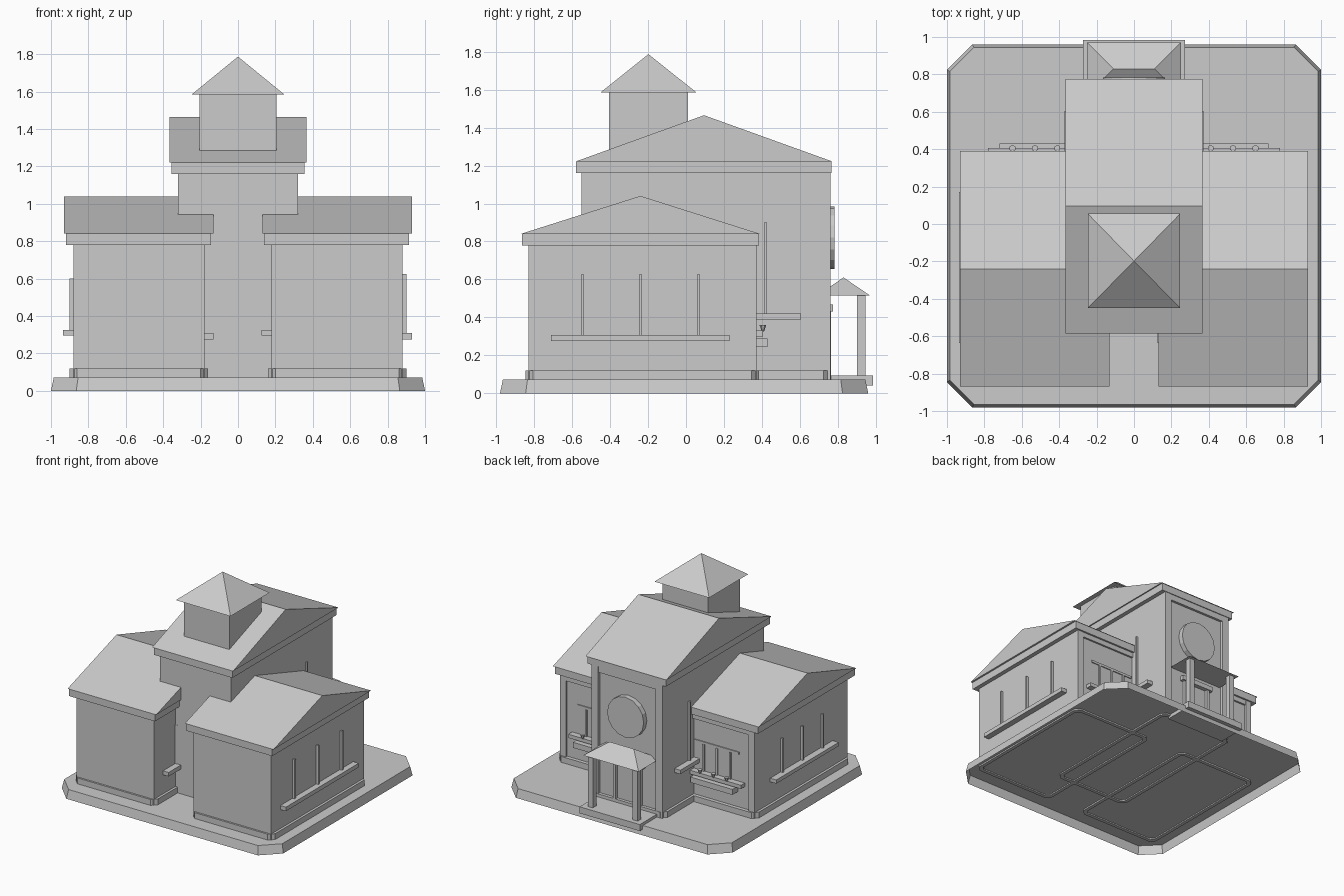
import bpy, bmesh, math
from mathutils import Matrix

old = bpy.data.objects.get("Cube")
if old:
    bpy.data.objects.remove(old, do_unlink=True)

grey = bpy.data.materials.new("plain_grey")
grey.use_nodes = True
grey.diffuse_color = (0.6, 0.6, 0.6, 1)
grey.node_tree.nodes["Principled BSDF"].inputs["Base Color"].default_value = (0.6, 0.6, 0.6, 1)


def finish(name, bm, outward=True):
    if outward:
        bmesh.ops.recalc_face_normals(bm, faces=bm.faces)
    mesh = bpy.data.meshes.new(name)
    bm.to_mesh(mesh)
    bm.free()
    mesh.materials.append(grey)
    obj = bpy.data.objects.new(name, mesh)
    bpy.context.collection.objects.link(obj)
    return obj


def box(name, x, y, z):
    bm = bmesh.new()
    bmesh.ops.create_cube(bm, size=1)
    for v in bm.verts:
        v.co = [r[0] if c < 0 else r[1] for c, r in zip(v.co, (x, y, z))]
    return finish(name, bm)


def roof(name, x, y, z, ridge_x, ridge_y):
    """Solid roof over a rectangle, rising to a ridge along x (or a single point)."""
    bm = bmesh.new()
    for px, py in ((x[0], y[0]), (x[1], y[0]), (x[1], y[1]), (x[0], y[1])):
        bm.verts.new((px, py, z[0]))
    for px in sorted(set(ridge_x)):
        bm.verts.new((px, ridge_y, z[1]))
    bmesh.ops.convex_hull(bm, input=bm.verts)
    bmesh.ops.dissolve_limit(bm, angle_limit=0.01, verts=bm.verts, edges=bm.edges)
    return finish(name, bm)


def octagon(x, y, cut):
    return [(x[0] + cut, y[0]), (x[1] - cut, y[0]), (x[1], y[0] + cut), (x[1], y[1] - cut),
            (x[1] - cut, y[1]), (x[0] + cut, y[1]), (x[0], y[1] - cut), (x[0], y[0] + cut)]


def loop(bm, points, z):
    return [bm.verts.new((px, py, z)) for px, py in points]


def bridge(bm, a, b):
    for i in range(len(a)):
        j = (i + 1) % len(a)
        bm.faces.new((a[i], a[j], b[j], b[i]))


def skirting(name, x, y, z=(0.06, 0.12), width=0.03):
    """Hollow ring with clipped corners round the foot of a block."""
    bm = bmesh.new()
    outer = octagon(x, y, 0.04)
    inner = octagon((x[0] + width, x[1] - width), (y[0] + width, y[1] - width), 0.028)
    rings = [loop(bm, outer, z[0]), loop(bm, outer, z[1]),
             loop(bm, inner, z[1]), loop(bm, inner, z[0])]
    for i in range(4):
        bridge(bm, rings[i], rings[(i + 1) % 4])
    return finish(name, bm)


# Ground slab: tapered shell, open underneath
bm = bmesh.new()
low = loop(bm, octagon((-1, 1), (-0.98, 0.96), 0.135), 0)
high = loop(bm, octagon((-0.985, 0.985), (-0.965, 0.945), 0.13), 0.072)
bridge(bm, low, high)
bm.faces.new(high)
finish("ground_slab", bm, outward=False)


# Side wings, the second being a shifted copy of the first
def wing(side, cx):
    def part(name, x, y, z):
        return box(side + "_" + name, (cx + x[0], cx + x[1]), y, z)

    part("wing_walls", (-0.35, 0.35), (-0.83, 0.355), (0.07, 0.8))
    for end, a in (("inner", -0.35), ("outer", 0.295)):
        part(end + "_corner_post", (a, a + 0.055), (0.34, 0.372), (0.07, 0.79))
    part("wing_frieze", (-0.35, 0.35), (0.34, 0.37), (0.74, 0.79))
    part("wing_eave", (-0.39, 0.385), (-0.865, 0.385), (0.78, 0.84))
    roof(side + "_wing_roof", (cx - 0.4, cx + 0.4), (-0.87, 0.39), (0.84, 1.04),
         (cx - 0.4, cx + 0.4), -0.24)
    skirting(side + "_wing_skirting", (cx - 0.37, cx + 0.37), (-0.845, 0.385))

    # Gable-side windows
    part("east_sill", (0.34, 0.4), (-0.71, 0.23), (0.275, 0.308))
    part("west_sill", (-0.405, -0.34), (-0.635, 0.17), (0.295, 0.325))
    for k in (-1, 0, 1):
        y = -0.24 + 0.305 * k
        part("east_mullion", (0.345, 0.37), (y - 0.008, y + 0.008), (0.308, 0.625))
        y = -0.23 + 0.26 * k
        part("west_mullion", (-0.37, -0.345), (y - 0.007, y + 0.007), (0.325, 0.6))

    # Rear window with ledge, flower trough and small plants
    part("rear_ledge", (-0.25, 0.25), (0.35, 0.405), (0.3, 0.33))
    part("rear_trough", (-0.19, 0.19), (0.35, 0.43), (0.245, 0.29))
    part("rear_window_head", (-0.2, 0.2), (0.35, 0.363), (0.55, 0.57))
    for k in (-1, 0, 1):
        x = 0.12 * k
        part("rear_mullion", (x - 0.008, x + 0.008), (0.35, 0.365), (0.33, 0.55))
        bm = bmesh.new()
        bmesh.ops.create_cone(bm, cap_ends=True, segments=6, radius1=0.006, radius2=0.018,
                              depth=0.035, matrix=Matrix.Translation((cx + x, 0.405, 0.343)))
        finish(side + "_trough_plant", bm)


wing("left", 0.53)
wing("right", -0.53)

# Tall central hall
box("hall_walls", (-0.32, 0.32), (-0.55, 0.74), (0.07, 1.18))
for s, side in ((1, "left"), (-1, "right")):
    def hall_part(name, x, y, z):
        return box(side + "_hall_" + name, sorted((s * x[0], s * x[1])), y, z)

    hall_part("corner_post", (0.26, 0.32), (0.72, 0.762), (0.07, 1.17))
    hall_part("sill", (0.31, 0.372), (-0.4, 0.605), (0.388, 0.42))
    for y in (-0.22, 0.1, 0.42):
        hall_part("mullion", (0.315, 0.335), (y - 0.008, y + 0.008), (0.42, 0.9))
    # Porch posts and door jambs
    hall_part("porch_post", (0.18, 0.225), (0.9, 0.945), (0.09, 0.52))
    hall_part("door_jamb", (0.1, 0.125), (0.735, 0.765), (0.09, 0.44))
box("hall_frieze", (-0.32, 0.32), (0.73, 0.76), (1.11, 1.17))
box("hall_eave", (-0.355, 0.355), (-0.58, 0.767), (1.16, 1.22))
roof("hall_roof", (-0.365, 0.365), (-0.585, 0.775), (1.22, 1.465), (-0.365, 0.365), 0.095)
skirting("hall_skirting", (-0.34, 0.34), (-0.535, 0.765))

# Round rear panel
bm = bmesh.new()
bmesh.ops.create_cone(bm, cap_ends=True, segments=16, radius1=0.165, radius2=0.165, depth=0.05,
                      matrix=Matrix.Translation((0, 0.757, 0.82)) @ Matrix.Rotation(math.pi / 2, 4, 'X'))
finish("round_panel", bm)

# Rear porch
box("porch_floor", (-0.272, 0.272), (0.74, 0.985), (0.042, 0.095))
roof("porch_roof", (-0.25, 0.25), (0.69, 0.97), (0.515, 0.61), (-0.11, 0.11), 0.83)
box("door_lintel", (-0.15, 0.15), (0.73, 0.775), (0.43, 0.468))

# Roof turret
box("turret_walls", (-0.205, 0.205), (-0.405, 0.01), (1.24, 1.59))
roof("turret_roof", (-0.247, 0.247), (-0.45, 0.055), (1.585, 1.787), (0, 0), -0.198)
